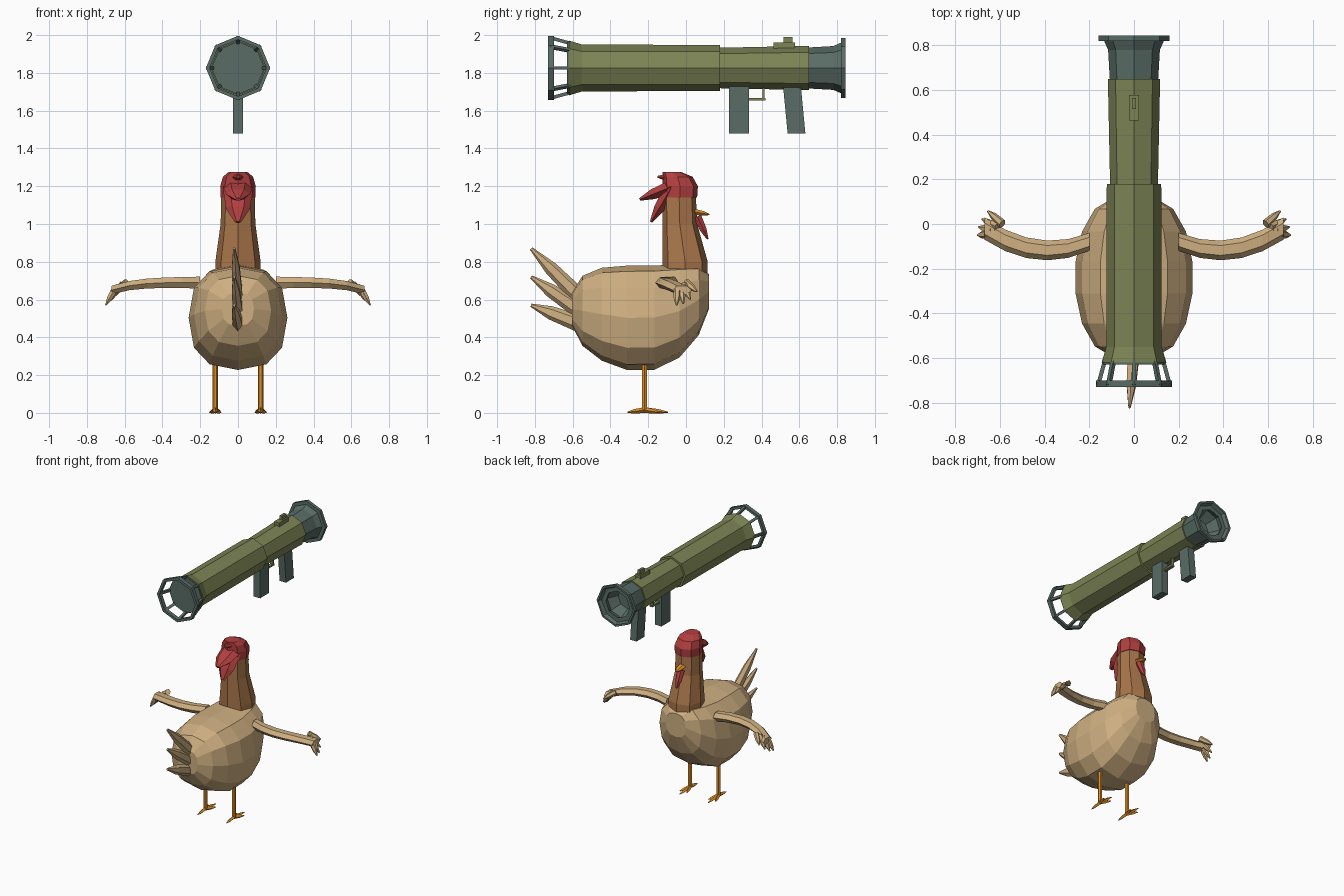
import bpy, bmesh
from math import sin, cos, pi, copysign
from mathutils import Vector

if "Cube" in bpy.data.objects:
    bpy.data.objects.remove(bpy.data.objects["Cube"])


def material(name, *color):
    mat = bpy.data.materials.new(name)
    mat.use_nodes = True
    mat.diffuse_color = (*color, 1)
    shader = next(node for node in mat.node_tree.nodes if node.type == "BSDF_PRINCIPLED")
    shader.inputs["Base Color"].default_value = (*color, 1)
    return mat


tan = material("tan feathers", .62, .43, .22)
brown = material("brown neck", .4, .18, .07)
red = material("red comb", .45, .05, .05)
orange = material("orange legs", .74, .27, .02)
olive = material("olive tube", .2, .23, .09)
grey = material("grey green metal", .1, .15, .13)

across, along, upward = Vector((1, 0, 0)), Vector((0, 1, 0)), Vector((0, 0, 1))


def loft(name, centres, sizes, mat, sides=8, up=upward, axis=None, box=False, power=1, closed=False):
    """Skin rings set on the centres; each size is a half width and a half height."""
    bm = bmesh.new()
    centres = [Vector(centre) for centre in centres]
    heading = axis or (centres[-1] - centres[0]).normalized()
    side = heading.cross(up).normalized()
    rise = side.cross(heading)
    turn, grow = (pi / sides, 1 / cos(pi / sides)) if box else (0, 1)
    rings = []
    for centre, (width, height) in zip(centres, sizes):
        ring = []
        for step in range(sides):
            angle = 2 * pi * step / sides + turn
            u, v = [copysign(abs(w) ** power, w) * grow for w in (cos(angle), sin(angle))]
            ring.append(bm.verts.new(centre + side * u * width + rise * v * height))
        rings.append(ring)
    pairs = list(zip(rings, rings[1:]))
    if closed:
        pairs.append((rings[-1], rings[0]))
    else:
        bm.faces.new(rings[0])
        bm.faces.new(rings[-1])
    for near, far in pairs:
        for step in range(sides):
            after = (step + 1) % sides
            bm.faces.new((near[step], near[after], far[after], far[step]))
    bmesh.ops.recalc_face_normals(bm, faces=bm.faces)
    mesh = bpy.data.meshes.new(name)
    bm.to_mesh(mesh)
    bm.free()
    mesh.materials.append(mat)
    bpy.context.collection.objects.link(bpy.data.objects.new(name, mesh))


def spike(name, root, tip, width, height, mat, up=upward, sides=6):
    """A tapering tuft, feather, finger or toe."""
    root, tip = Vector(root), Vector(tip)
    sizes = [(width * scale, height * scale) for scale in (1, .8, .2)]
    loft(name, [root, root.lerp(tip, .6), tip], sizes, mat, sides, up)


def bar(name, start, end, width, height, mat, up=along, axis=None):
    """A straight four-sided bar."""
    loft(name, [start, end], [(width, height)] * 2, mat, sides=4, up=up, axis=axis, box=True)


# Launcher: octagonal profiles of (y, radius) around one axis
launcher_z = 1.826


def turned(name, profile, mat, closed=False):
    loft(name, [(0, y, launcher_z) for y, radius in profile],
         [(radius, radius) for y, radius in profile], mat, axis=along, closed=closed)


turned("rear_barrel", [(-.62, .145), (-.55, .124), (.18, .122)], olive)
turned("front_barrel", [(.17, .107), (.65, .117)], olive)
turned("muzzle_disc", [(-.63, .14), (-.61, .14)], grey)
turned("funnel", [(.64, .108), (.78, .116), (.82, .1), (.82, .16),
                  (.845, .16), (.845, .145), (.7, .08)], grey)
turned("muzzle_ring", [(-.73, .17), (-.7, .17), (-.7, .15), (-.73, .15)], grey, closed=True)
for step in range(8):
    spoke = Vector((cos(step * pi / 4), 0, sin(step * pi / 4)))
    middle = upward * launcher_z
    bar("muzzle_strut", middle + spoke * .16 - along * .72, middle + spoke * .13 - along * .61,
        .009, .009, grey, up=spoke)

# Grips, trigger guard and sight
bar("front_grip", (0, .28, 1.48), (0, .28, 1.74), .027, .053, grey, axis=upward)
bar("rear_grip", (0, .585, 1.48), (0, .56, 1.74), .027, .047, grey, axis=upward)
bar("trigger_guard", (0, .33, 1.66), (0, .42, 1.66), .012, .006, olive, up=upward)
bar("trigger_guard_post", (0, .41, 1.66), (0, .41, 1.74), .012, .006, olive)
bar("sight_base", (0, .52, 1.92), (0, .52, 1.96), .022, .057, olive)
bar("sight_post", (0, .54, 1.95), (0, .54, 1.99), .01, .025, olive)

# Body: a squarish egg whose chest end is lifted
centres, sizes = [], []
for step in range(8):
    angle = (step + .5) * pi / 8
    swell = sin(angle) ** .7
    lift = (.1 - .05 * cos(angle)) * cos(angle) ** 2
    centres.append((0, -.24 - .37 * cos(angle), .5 + lift))
    sizes.append((.265 * swell, .28 * swell))
loft("body", centres, sizes, tan, sides=12, axis=along, power=.8)


# Neck and comb cap: upright profiles of (z, radius)
def upright(name, y, profile, mat):
    loft(name, [(0, y + radius, z) for z, radius in profile],
         [(radius, radius) for z, radius in profile], mat, up=along, axis=upward, power=.85)


upright("neck", -.125, [(.7, .12), (.8, .12), (1, .092), (1.18, .088)], brown)
upright("comb_cap", -.125, [(1.14, .092), (1.2, .094), (1.25, .08), (1.275, .05)], red)

# Comb tufts, beak and wattle
spike("comb_top_tuft", (0, -.02, 1.24), (0, -.15, 1.25), .05, .03, red)
spike("comb_upper_tuft", (0, -.07, 1.2), (0, -.245, 1.13), .08, .04, red)
spike("comb_lower_tuft", (0, -.08, 1.19), (0, -.185, 1.01), .08, .04, red)
spike("beak", (0, .04, 1.065), (0, .125, 1.05), .03, .018, orange)
spike("wattle", (0, .06, 1.04), (0, .115, .92), .03, .025, red, up=along)

# Fan of tail feathers, thin from side to side
for step, name in enumerate(("lower", "middle", "upper"), start=-1):
    spike(name + "_tail_feather", (0, -.56, .54 + .07 * step), (-.02, -.82, .72 + .15 * step),
          .045, .03, tan, up=across)

# Wings, legs and feet on both sides
for side, sign in (("left", 1), ("right", -1)):
    spans = [step / 5 for step in range(6)]
    loft(side + "_wing",
         [(sign * (.2 + .47 * t), -.08 - .2 * t + .26 * t * t, .69 - .04 * t ** 4) for t in spans],
         [(.04 + .01 * t, .036 - .01 * t) for t in spans], tan, sides=6, axis=across)
    for step in range(4):
        bend = step * step / 100
        spike(side + "_wing_finger",
              (sign * (.65 - .02 * step), -.045 + .015 * step, .66 + .01 * step),
              (sign * (.7 - bend / 2), -.05 + .036 * step, .57 + .8 * bend),
              .022, .02, tan, up=across)
    ankle = Vector((sign * .12, -.22, .015))
    loft(side + "_leg", [ankle, ankle + upward / 4], [(.015, .015)] * 2, orange, sides=6, up=along)
    for name, dx, dy in (("middle", 0, .125), ("inner", -.03, .08),
                         ("outer", .03, .08), ("back", 0, -.09)):
        spike(side + "_" + name + "_toe", ankle, ankle + Vector((sign * dx, dy, -.012)),
              .015, .015, orange, sides=4)
